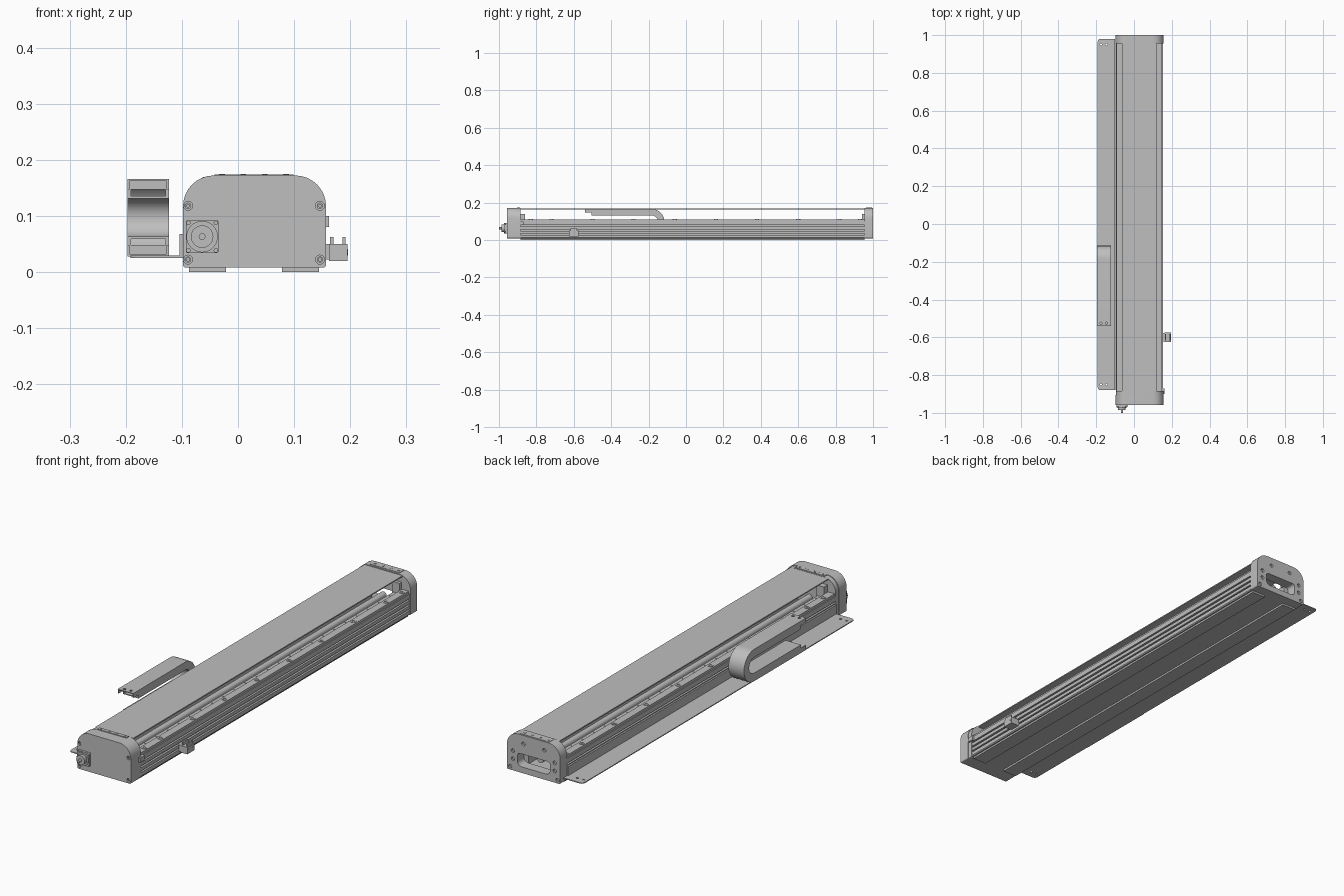
import bpy, bmesh
from math import sin, cos, pi, radians
from mathutils import Matrix

cube = bpy.data.objects.get("Cube")
if cube:
    bpy.data.objects.remove(cube, do_unlink=True)

grey = bpy.data.materials.new("machined_grey")
grey.use_nodes = True
colour = (0.52, 0.52, 0.52, 1)
grey.diffuse_color = colour
grey.node_tree.nodes["Principled BSDF"].inputs["Base Color"].default_value = colour

CX = 0.0285                  # centre line of the rail body
FRONT, BACK = -0.885, 0.955  # ends of the rail body
parts = []

# Plane of each extrusion: y uses (x, z), x uses (y, z), z uses (x, y)
FRAMES = {
    "x": Matrix(((0, 0, 1), (1, 0, 0), (0, 1, 0))).to_4x4(),
    "y": Matrix(((1, 0, 0), (0, 0, -1), (0, 1, 0))).to_4x4(),
    "z": Matrix.Identity(4),
}


def extrude(name, axis, loops, a, b):
    """Extrude an outline, with optional hole loops, from a to b."""
    curve = bpy.data.curves.new(name, "CURVE")
    curve.dimensions = "2D"
    curve.fill_mode = "BOTH"
    curve.extrude = abs(b - a) / 2
    for loop in loops:
        spline = curve.splines.new("POLY")
        spline.points.add(len(loop) - 1)
        for point, (u, v) in zip(spline.points, loop):
            point.co = (u, v, 0, 1)
        spline.use_cyclic_u = True
    temp = bpy.data.objects.new("temp", curve)
    mesh = bpy.data.meshes.new_from_object(temp)
    bpy.data.objects.remove(temp)
    bpy.data.curves.remove(curve)
    middle = (a + b) / 2 * (-1 if axis == "y" else 1)
    mesh.transform(FRAMES[axis] @ Matrix.Translation((0, 0, middle)))
    bm = bmesh.new()
    bm.from_mesh(mesh)
    bmesh.ops.remove_doubles(bm, verts=bm.verts, dist=1e-5)
    bmesh.ops.recalc_face_normals(bm, faces=bm.faces)
    bm.to_mesh(mesh)
    bm.free()
    mesh.name = name
    mesh.materials.clear()
    mesh.materials.append(grey)
    ob = bpy.data.objects.new(name, mesh)
    bpy.context.collection.objects.link(ob)
    parts.append(ob)
    return ob


def arc(u, v, r, start, end, n=8):
    return [(u + r * cos(radians(start + (end - start) * i / n)),
             v + r * sin(radians(start + (end - start) * i / n))) for i in range(n + 1)]


def circle(u, v, r, n=20):
    return arc(u, v, r, 0, 360, n)[:-1]


def rounded(u0, u1, v0, v1, bottom, top):
    return (arc(u0 + bottom, v0 + bottom, bottom, 180, 270)
            + arc(u1 - bottom, v0 + bottom, bottom, 270, 360)
            + arc(u1 - top, v1 - top, top, 0, 90)
            + arc(u0 + top, v1 - top, top, 90, 180))


def box(name, x0, x1, y0, y1, z0, z1):
    return extrude(name, "z", [[(x0, y0), (x1, y0), (x1, y1), (x0, y1)]], z0, z1)


# Rail body: channel section with side slots, mirrored about the centre line
half = [(0, 0.008), (0.122, 0.008), (0.125, 0.012)]
for low, high in ((0.028, 0.035), (0.049, 0.057), (0.072, 0.079)):
    half += [(0.125, low), (0.116, low), (0.116, high), (0.125, high)]
half += [(0.125, 0.1), (0.12, 0.1), (0.12, 0.11), (0.088, 0.11), (0.088, 0.03), (0, 0.03)]
section = [(CX + d, z) for d, z in half] + [(CX - d, z) for d, z in half[-2:0:-1]]
extrude("rail_body", "y", [section], FRONT, BACK)

for side, label in ((-1, "right"), (1, "left")):
    x = CX + side * 0.083
    box(label + "_mounting_foot", x - 0.033, x + 0.033, FRONT, BACK, 0, 0.009)
    x = CX + side * 0.068
    box(label + "_guide_rail", x - 0.012, x + 0.012, FRONT, BACK, 0.028, 0.095)
    for i in range(24):
        extrude(label + "_guide_bolt", "z", [circle(x, -0.84 + i * 0.076, 0.007, 10)], 0.094, 0.097)
    x = CX + side * 0.104
    for y in (-0.83, -0.72, -0.5, -0.28, -0.06, 0.16, 0.38, 0.6, 0.82, 0.93):
        extrude(label + "_body_bolt", "z", [circle(x, y, 0.011), circle(x, y, 0.006)], 0.109, 0.112)
    # Bumpers at both ends of travel
    x = CX + side * 0.068
    box(label + "_front_bumper", x - 0.018, x + 0.018, FRONT, FRONT + 0.025, 0.09, 0.14)
    box(label + "_back_bumper", x - 0.018, x + 0.018, BACK - 0.014, BACK, 0.09, 0.14)

extrude("drive_screw", "y", [circle(CX, 0.063, 0.014)], FRONT, BACK)
box("top_cover", CX - 0.092, CX + 0.09, FRONT, BACK, 0.164, 0.169)

# Front end cap with recessed corner bolts
outline = rounded(-0.098, 0.157, 0.008, 0.172, 0.005, 0.055)
corners = [(CX + dx, z) for dx in (-0.1175, 0.1175) for z in (0.022, 0.118)]
extrude("front_cap", "y", [outline] + [circle(x, z, 0.008) for x, z in corners], -0.957, -0.906)
for x, z in corners:
    extrude("front_cap_bolt", "y", [circle(x, z, 0.0055), circle(x, z, 0.003, 6)], -0.953, -0.906)
extrude("front_end_plate", "y", [rounded(-0.096, 0.155, 0.008, 0.17, 0.005, 0.055)], -0.906, FRONT)

# Back end cap with an open window and bolt holes
holes = [(CX + s * dx, z) for s in (-1, 1) for dx, z in ((0.1, 0.093), (0.1, 0.058), (0.05, 0.135), (0.113, 0.022))]
window = rounded(CX - 0.078, CX + 0.078, 0.034, 0.09, 0.02, 0.012)
extrude("back_cap", "y", [outline, window] + [circle(x, z, 0.008) for x, z in holes], BACK, 1.0)
for x, z in holes:
    extrude("back_cap_bolt", "y", [circle(x, z, 0.0079)], BACK + 0.002, 0.992)

# Cover clamps on top of the caps
for label, y0, y1 in (("front", -0.903, -0.887), ("back", 0.963, 0.994)):
    box(label + "_cover_clamp", CX - 0.07, CX + 0.07, y0, y1, 0.17, 0.1735)
    for i in range(4):
        bolt = circle(CX - 0.057 + i * 0.038, (y0 + y1) / 2, 0.005, 12)
        extrude(label + "_clamp_bolt", "z", [bolt], 0.173, 0.175)

# Motor coupling on the front cap
MX, MZ = -0.064, 0.063
extrude("motor_flange", "y", [rounded(MX - 0.029, MX + 0.029, MZ - 0.029, MZ + 0.029, 0.003, 0.003)], -0.966, -0.956)
extrude("motor_hub", "y", [circle(MX, MZ, 0.028, 32)], -0.972, -0.965)
extrude("coupling_collar", "y", [circle(MX, MZ, 0.02, 28)], -0.986, -0.971)
extrude("drive_shaft", "y", [circle(MX, MZ, 0.006)], -1.0, -0.985)
for sx in (-1, 1):
    for sz in (-1, 1):
        extrude("flange_bolt", "y", [circle(MX + sx * 0.0245, MZ + sz * 0.0245, 0.004, 12)], -0.969, -0.965)
for i in range(6):
    a = pi * i / 3 + pi / 6
    extrude("hub_bolt", "y", [circle(MX + 0.024 * cos(a), MZ + 0.024 * sin(a), 0.002, 8)], -0.974, -0.971)

# Cable tray beside the body
tray = [(-0.1, -0.88), (-0.18, -0.88)] + arc(-0.177, -0.865, 0.015, 270, 180) \
    + arc(-0.177, 0.965, 0.015, 180, 90) + [(-0.1, 0.98)]
tray_holes = [circle(x, y, 0.005, 12) for x in (-0.175, -0.145) for y in (-0.85, 0.95)]
extrude("cable_tray", "z", [tray] + tray_holes, 0.025, 0.029)
box("tray_flange", -0.104, -0.097, -0.88, 0.955, 0.025, 0.068)

# Cable chain: hollow band folded over a half turn
BY, BZ = -0.184, 0.097


def band(name, r0, r1, x0, x1, start=-0.505):
    loop = ([(start, BZ - r1)] + arc(BY, BZ, r1, -90, 90, 24) + [(start, BZ + r1)]
            + [(start, BZ + r0)] + arc(BY, BZ, r0, 90, -90, 24) + [(start, BZ - r0)])
    extrude(name, "x", [loop], x0, x1)


band("chain_outer_wall", 0.065, 0.069, -0.197, -0.123)
band("chain_inner_wall", 0.034, 0.038, -0.197, -0.123)
band("chain_right_side", 0.035, 0.068, -0.197, -0.191)
band("chain_left_side", 0.035, 0.068, -0.129, -0.123)
ends = [circle(x, -0.525, 0.006, 12) for x in (-0.175, -0.145)]
for label, z0, z1, plate in (("upper", 0.147, 0.164, 0.162), ("lower", 0.03, 0.048, 0.028)):
    box(label + "_chain_plug", -0.192, -0.128, -0.505, -0.485, z0, z1)
    plate_outline = [(-0.197, -0.54), (-0.123, -0.54), (-0.123, -0.5), (-0.197, -0.5)]
    extrude(label + "_chain_bracket", "z", [plate_outline] + ends, plate, plate + 0.004)
    for x in (-0.197, -0.127):
        box(label + "_bracket_side", x, x + 0.004, -0.54, -0.5, z0, z1)

# Limit sensor on the left side
box("sensor_mount", 0.15, 0.163, -0.622, -0.578, 0.022, 0.05)
box("sensor_body", 0.162, 0.195, -0.625, -0.575, 0.02, 0.05)
for x in (0.164, 0.186):
    box("sensor_prong", x, x + 0.006, -0.618, -0.582, 0.048, 0.062)
for y in (-0.612, -0.588):
    extrude("sensor_bolt", "x", [circle(y, 0.035, 0.006, 12)], 0.194, 0.196)
box("side_plug", 0.15, 0.162, -0.9, -0.87, 0.08, 0.1)

# Smooth round surfaces while keeping edges sharp
bpy.ops.object.select_all(action="DESELECT")
for ob in parts:
    ob.select_set(True)
bpy.context.view_layer.objects.active = parts[0]
bpy.ops.object.shade_smooth_by_angle(angle=radians(30))
